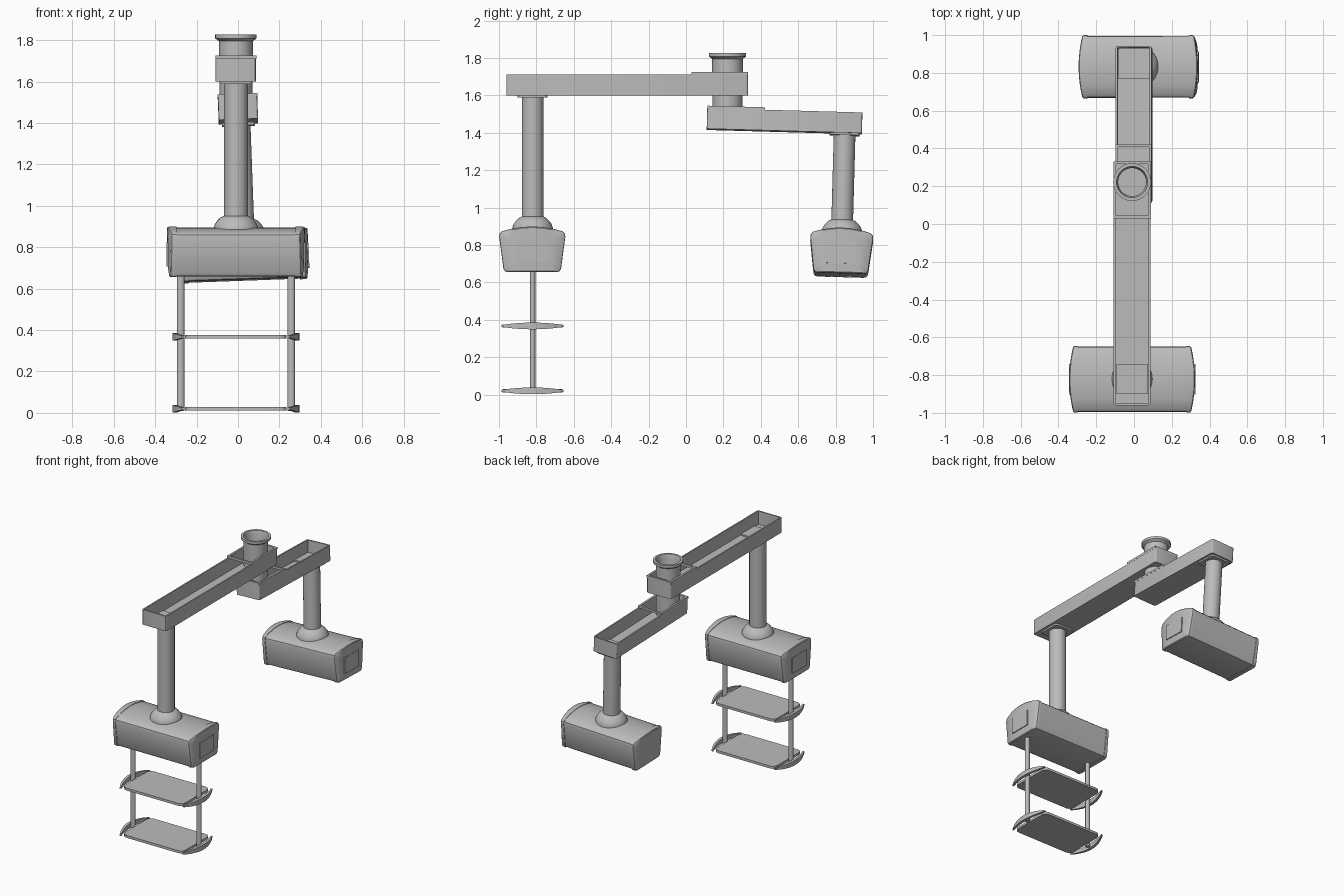
import bpy, bmesh, math
from mathutils import Matrix, Vector

cube = bpy.data.objects.get("Cube")
if cube:
    bpy.data.objects.remove(cube, do_unlink=True)

GREY = (0.5, 0.5, 0.5, 1)
grey = bpy.data.materials.new("satin grey")
grey.use_nodes = True
grey.diffuse_color = GREY
grey.node_tree.nodes["Principled BSDF"].inputs["Base Color"].default_value = GREY


def finish(name, bm, frame):
    """Turn a bmesh into a smooth-by-angle object placed by a matrix."""
    bmesh.ops.recalc_face_normals(bm, faces=bm.faces)
    mesh = bpy.data.meshes.new(name)
    bm.to_mesh(mesh)
    bm.free()
    mesh.materials.append(grey)
    obj = bpy.data.objects.new(name, mesh)
    bpy.context.collection.objects.link(obj)
    obj.matrix_world = frame
    bpy.ops.object.select_all(action='DESELECT')
    obj.select_set(True)
    bpy.context.view_layer.objects.active = obj
    bpy.ops.object.shade_smooth_by_angle(angle=math.radians(30))
    return obj


def loft(name, rings, frame, closed=False):
    """Skin a row of rings; cap the ends unless the row is closed."""
    bm = bmesh.new()
    rows = [[bm.verts.new(p) for p in ring] for ring in rings]
    n = len(rows[0])
    pairs = list(zip(rows, rows[1:]))
    if closed:
        pairs.append((rows[-1], rows[0]))
    else:
        bm.faces.new(rows[0])
        bm.faces.new(rows[-1])
    for a, b in pairs:
        for i in range(n):
            j = (i + 1) % n
            bm.faces.new((a[i], a[j], b[j], b[i]))
    return finish(name, bm, frame)


def lathe(name, profile, centre, frame, closed=False, squash=1):
    """Revolve (radius, height) points about an upright axis."""
    turns = [2 * math.pi * i / 40 for i in range(40)]
    rings = [[(centre[0] + r * math.cos(a), centre[1] + squash * r * math.sin(a), z)
              for a in turns] for r, z in profile]
    return loft(name, rings, frame, closed)


def box(name, x, y, z, frame, bevel=0, upright_only=False, depth=0, wall=0.01):
    """Box from ranges, with rounded edges and an optional open trough."""
    bm = bmesh.new()
    bmesh.ops.create_cube(bm, size=1)
    for v in bm.verts:
        for k, (lo, hi) in enumerate((x, y, z)):
            v.co[k] = lo if v.co[k] < 0 else hi
    if bevel:
        edges = []
        for e in bm.edges:
            a, b = (v.co for v in e.verts)
            upright = abs(a.z - b.z) > 1e-5
            if upright or (not upright_only and a.z == z[0]):
                edges.append(e)
        bmesh.ops.bevel(bm, geom=edges, offset=bevel, segments=3, profile=0.5, affect='EDGES')
    if depth:
        bm.normal_update()
        top = max(bm.faces, key=lambda f: f.calc_center_median().z)
        bmesh.ops.inset_region(bm, faces=[top], thickness=wall)
        floor = bmesh.ops.extrude_discrete_faces(bm, faces=[top])["faces"][0]
        bmesh.ops.translate(bm, verts=floor.verts, vec=(0, 0, -depth))
    return finish(name, bm, frame)


def rim(name, x, y, z, width, frame):
    """Raised rectangular frame around an opening."""
    def rect(inset, h):
        return [(x[0] + inset, y[0] + inset, h), (x[1] - inset, y[0] + inset, h),
                (x[1] - inset, y[1] - inset, h), (x[0] + inset, y[1] - inset, h)]
    rings = [rect(0, z[0]), rect(0, z[1]), rect(width, z[1]), rect(width, z[0])]
    return loft(name, rings, frame, closed=True)


# Half of the equipment pod's cross-section, as (across, height)
HALF = [(0.13, 0.655), (0.146, 0.659), (0.154, 0.672), (0.177, 0.845),
        (0.174, 0.862), (0.162, 0.873), (0.11, 0.887), (0.055, 0.896)]
SECTION = HALF + [(0, 0.899)] + [(-y, z) for y, z in reversed(HALF)]
MID = 0.78


def pod(name, cy, half, scale, panel_sides, frame):
    """Pod body with flanged, gently bowed end caps."""
    def ring(side, s, back=0, bow=0.022):
        s *= scale
        return [(side * (half - back - bow * (y * s / 0.177) ** 2),
                 cy + y * s, MID + (z - MID) * s / scale) for y, z in SECTION]
    end = [(0.33, 0, 0.022), (0.66, 0, 0.022), (0.95, 0, 0.022), (0.99, 0.004, 0.022),
           (1, 0.012, 0.022), (1, 0.045, 0), (0.975, 0.045, 0)]
    rings = [ring(-1, *e) for e in end] + [ring(1, *e) for e in reversed(end)]
    loft(name, rings, frame)
    for side in panel_sides:
        xs = sorted((side * (half - 0.006), side * (half + 0.002)))
        box(name + "_end_panel", xs, (cy - 0.08, cy + 0.08), (0.708, 0.823), frame)


def column(name, cy, top, frame):
    """Drop tube with domed collar and mounting plates."""
    lathe(name, [(0.058, 0.87), (0.058, top)], (0, cy), frame)
    dome = [(0.108, 0.87), (0.108, 0.893), (0.102, 0.91), (0.09, 0.928),
            (0.075, 0.943), (0.06, 0.951), (0.05, 0.951)]
    lathe(name + "_collar", dome, (0, cy), frame)
    box(name + "_plate", (-0.08, 0.08), (cy - 0.08, cy + 0.08),
        (top - 0.012, top + 0.001), frame, 0.02, True)
    box(name + "_floor_plate", (-0.083, 0.083), (cy - 0.08, cy + 0.08),
        (top + 0.005, top + 0.022), frame)


PIVOT_Y = 0.222
front = Matrix.Translation((-0.01, 0, 0))

# Upper arm, its rim, and the ceiling hub
box("upper_arm", (-0.098, 0.098), (-0.96, 0.332), (1.60, 1.71), front, 0.012, depth=0.098)
rim("upper_arm_rim", (-0.099, 0.099), (0.03, 0.332), (1.708, 1.725), 0.014, front)
lathe("ceiling_hub", [(0.082, 1.605), (0.082, 1.795), (0.1, 1.808), (0.1, 1.826),
                      (0.083, 1.826), (0.074, 1.80), (0.074, 1.605)],
      (0, PIVOT_Y), front, closed=True)
lathe("pivot_hub", [(0.08, 1.43), (0.08, 1.605)], (0, PIVOT_Y), front)

# Front column and pod
column("front_column", -0.82, 1.60, front)
pod("front_pod", -0.822, 0.333, 1, (-1, 1), front)

# Shelf posts, shelves and bowed end rails
for side, label in ((-1, "right"), (1, "left")):
    lathe(label + "_shelf_post", [(0.018, 0.008), (0.018, 0.67)],
          (side * 0.267, -0.82), front, squash=0.8)
for height, label in ((0.02, "lower"), (0.367, "upper")):
    box(label + "_shelf", (-0.245, 0.245), (-0.98, -0.66),
        (height - 0.009, height + 0.009), front, 0.035, True)
    for side, hand in ((-1, "right"), (1, "left")):
        rings = []
        for i in range(13):
            t = i / 6 - 1
            x, y = side * (0.296 - 0.042 * t * t), -0.82 + 0.166 * t
            w, h = 0.01 - 0.004 * t * t, 0.018 - 0.013 * t * t
            rings.append([(x - w, y, height - h), (x + w, y, height - h),
                          (x + w, y, height + h), (x - w, y, height + h)])
        loft(label + "_" + hand + "_shelf_rail", rings, front)

# Rear arm group hangs slightly tilted from the pivot
pivot = Vector((0, PIVOT_Y, 1.47))
rear = (Matrix.Translation(pivot) @ Matrix.Rotation(math.radians(-1.6), 4, 'X')
        @ Matrix.Rotation(math.radians(-2.1), 4, 'Y') @ Matrix.Translation(-pivot))
box("lower_arm", (-0.095, 0.095), (0.112, 0.942), (1.415, 1.525), rear, 0.012, depth=0.098)
rim("lower_arm_rim", (-0.096, 0.096), (0.112, 0.42), (1.523, 1.538), 0.014, rear)
column("rear_column", 0.85, 1.415, rear)
pod("rear_pod", 0.85, 0.315, 0.95, (1,), rear)
